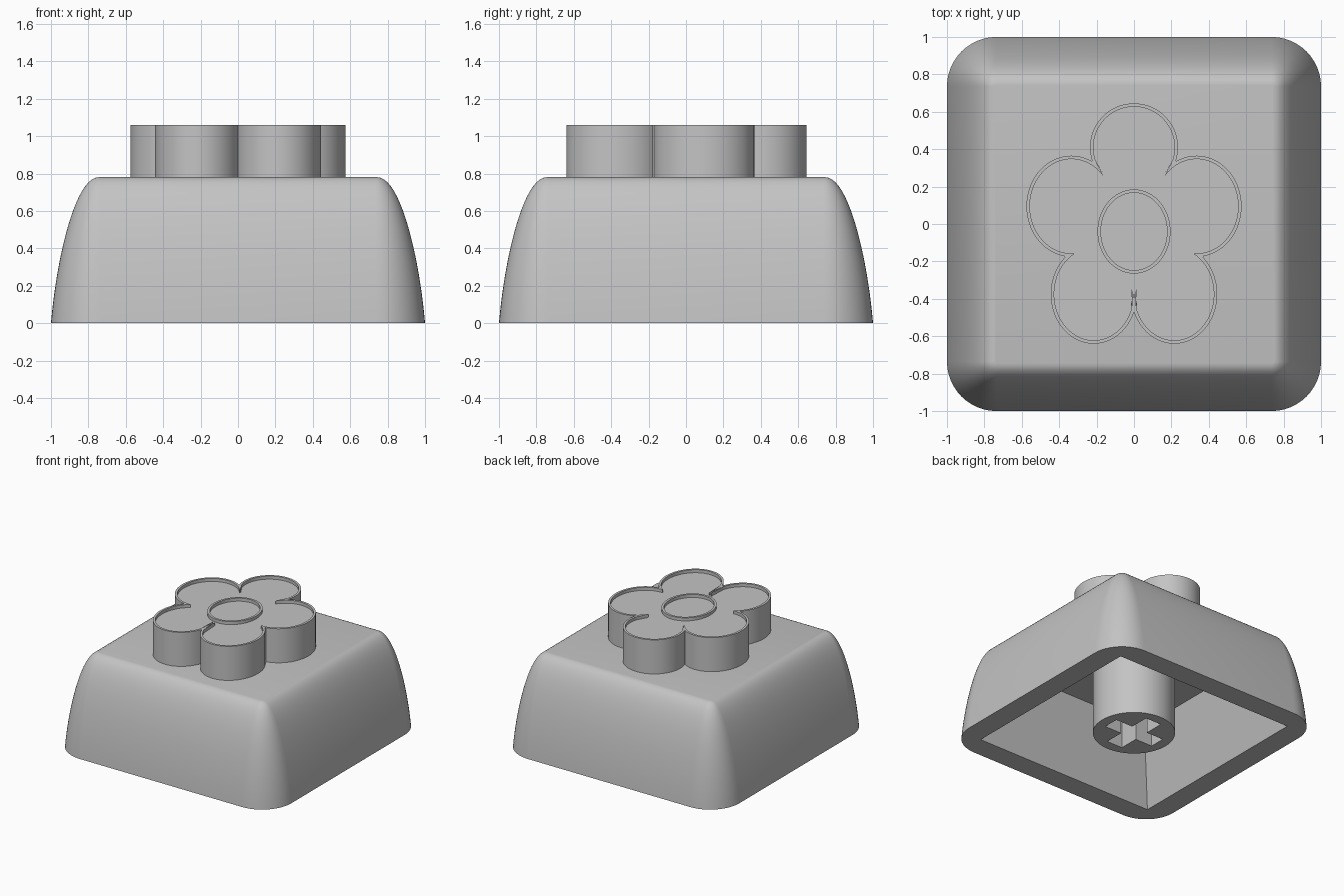
import bpy, bmesh
from math import sin, cos, tau, atan2

if "Cube" in bpy.data.objects:
    bpy.data.objects.remove(bpy.data.objects["Cube"])

grey = bpy.data.materials.new("plain grey")
grey.use_nodes = True
colour = (0.55, 0.55, 0.55, 1)
grey.diffuse_color = colour
grey.node_tree.nodes["Principled BSDF"].inputs["Base Color"].default_value = colour


def loft(name, rings):
    """Skin matching rings of points from bottom to top and cap both ends."""
    bm = bmesh.new()
    loops = [[bm.verts.new(p) for p in ring] for ring in rings]
    n = len(loops[0])
    for low, high in zip(loops, loops[1:]):
        for i in range(n):
            j = (i + 1) % n
            bm.faces.new((low[i], low[j], high[j], high[i]))
    bm.faces.new(loops[0][::-1])
    bm.faces.new(loops[-1])
    mesh = bpy.data.meshes.new(name)
    bm.to_mesh(mesh)
    bm.free()
    obj = bpy.data.objects.new(name, mesh)
    bpy.context.collection.objects.link(obj)
    mesh.materials.append(grey)
    return obj


def at(points, z):
    return [(x, y, z) for x, y in points]


def prism(name, points, z0, z1):
    return loft(name, [at(points, z0), at(points, z1)])


def rectangle(a, b):
    return [(-a, -b), (a, -b), (a, b), (-a, b)]


def ellipse(cx, cy, rx, ry, n=96):
    return [(cx + rx * cos(tau * i / n), cy + ry * sin(tau * i / n)) for i in range(n)]


def cut(obj, cutter):
    mod = obj.modifiers.new("cut", "BOOLEAN")
    mod.operation = "DIFFERENCE"
    mod.solver = "EXACT"
    mod.object = cutter
    bpy.context.view_layer.objects.active = obj
    bpy.ops.object.modifier_apply(modifier=mod.name)
    bpy.data.objects.remove(cutter)


def smooth(obj):
    bpy.ops.object.select_all(action="DESELECT")
    obj.select_set(True)
    bpy.context.view_layer.objects.active = obj
    bpy.ops.object.shade_smooth_by_angle()


# Cap body: rounded square whose corner radius shrinks towards the top
CORE, TOP = 0.735, 0.78


def rounded_square(half, steps=12):
    r = half - CORE
    pts = []
    for k, (sx, sy) in enumerate([(1, 1), (-1, 1), (-1, -1), (1, -1)]):
        for i in range(steps + 1):
            a = tau / 4 * (k + i / steps)
            pts.append((sx * CORE + r * cos(a), sy * CORE + r * sin(a)))
    return pts


def bezier(t, a, b, c, d):
    s = 1 - t
    return s**3 * a + 3 * s * s * t * b + 3 * s * t * t * c + t**3 * d


STEPS = 20
rings = []
for i in range(STEPS + 1):
    t = i / STEPS
    half = bezier(t, 1, 0.97, 0.87, 0.745)
    rings.append(at(rounded_square(half), bezier(t, 0, 0.35, TOP, TOP)))
body = loft("cap_body", rings)

# Tapered hollow underneath
cut(body, loft("hollow_cutter", [at(rectangle(h, h), z)
                                 for h, z in ((0.826, -0.02), (0.64, 0.58))]))
smooth(body)

# Stem with a cross-shaped socket
stem = prism("stem", ellipse(0, 0, 0.31, 0.31, 64), 0, 0.585)
for a, b in ((0.228, 0.065), (0.072, 0.228)):
    cut(stem, prism("socket_cutter", rectangle(a, b), -0.05, 0.42))
smooth(stem)

# Flower: outline of five merged oval petals
PETALS = [(0, 0.41, 0.235, 0.235)]
for side in (-1, 1):
    PETALS += [(side * 0.335, 0.095, 0.24, 0.27), (side * 0.215, -0.375, 0.23, 0.265)]


def flower_outline(inset):
    ovals = [(x, y, a - inset, b - inset) for x, y, a, b in PETALS]
    pts = []
    for oval in ovals:
        others = [o for o in ovals if o is not oval]
        pts += [(x, y) for x, y in ellipse(*oval, 120)
                if all(((x - o[0]) / o[2])**2 + ((y - o[1]) / o[3])**2 > 1 for o in others)
                and x * x + y * y > 0.09]
    return sorted(pts, key=lambda p: atan2(p[1], p[0]))


FLOWER_TOP, FLOOR = 1.06, 1.035
flower = prism("flower", flower_outline(0), TOP - 0.003, FLOWER_TOP)
cut(flower, prism("recess_cutter", flower_outline(0.018), FLOOR, FLOWER_TOP + 0.1))
smooth(flower)

# Raised oval ring at the flower's centre
ring = prism("flower_centre_ring", ellipse(0, -0.04, 0.195, 0.225), FLOOR - 0.003, FLOWER_TOP)
cut(ring, prism("ring_cutter", ellipse(0, -0.04, 0.177, 0.207), FLOOR - 0.1, FLOWER_TOP + 0.1))
smooth(ring)
